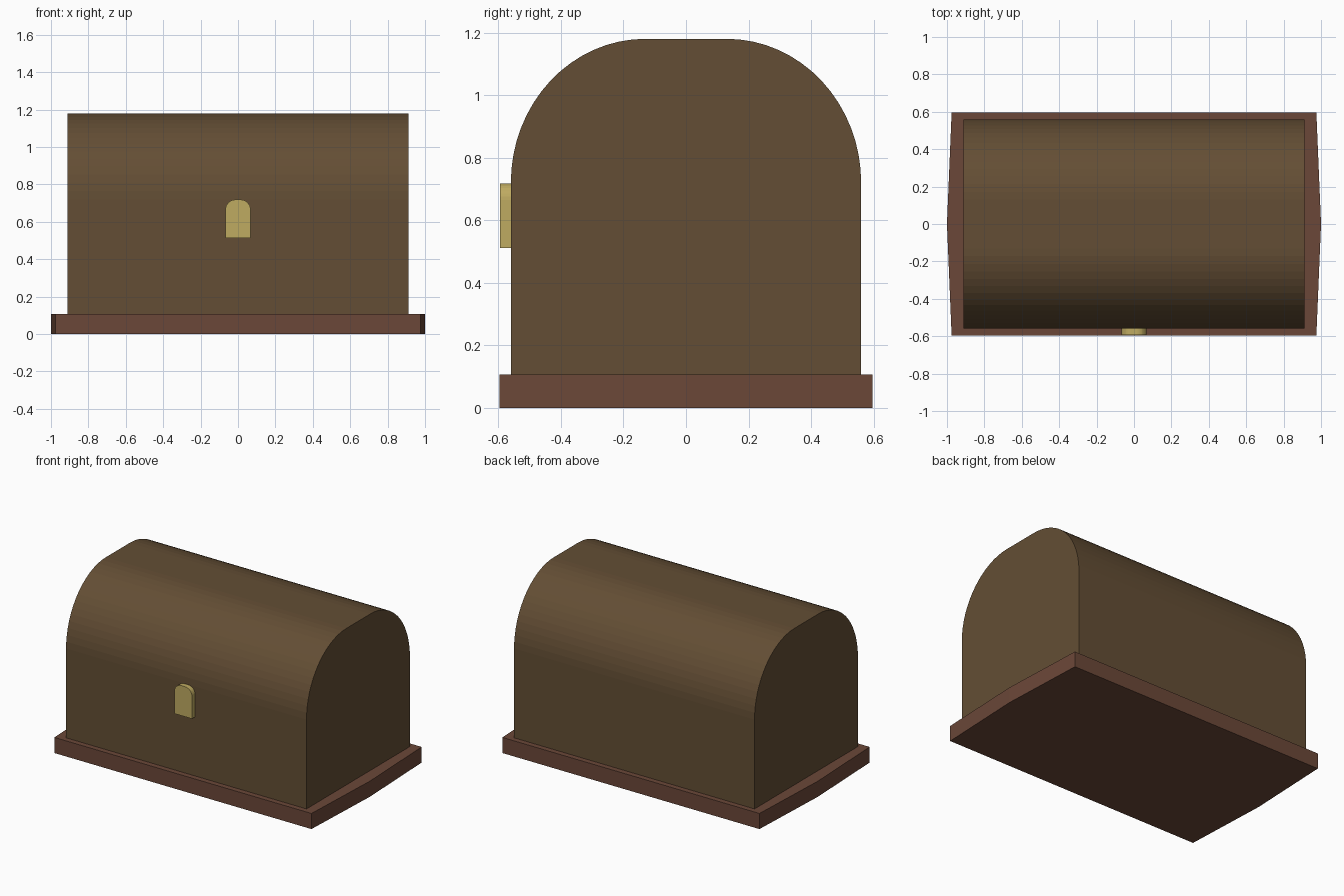
import bpy, bmesh
from math import sin, cos, pi

if "Cube" in bpy.data.objects:
    bpy.data.objects.remove(bpy.data.objects["Cube"])


def material(name, rgb):
    mat = bpy.data.materials.new(name)
    lin = [((c + 0.055) / 1.055) ** 2.4 for c in rgb]
    mat.diffuse_color = (*lin, 1)
    mat.use_nodes = True
    mat.node_tree.nodes["Principled BSDF"].inputs["Base Color"].default_value = mat.diffuse_color
    return mat


def extrude(name, points, direction, mat):
    """Fill an outline and extrude it into a solid."""
    bm = bmesh.new()
    face = bm.faces.new([bm.verts.new(p) for p in points])
    res = bmesh.ops.extrude_face_region(bm, geom=[face], use_keep_orig=True)
    moved = [v for v in res["geom"] if isinstance(v, bmesh.types.BMVert)]
    bmesh.ops.translate(bm, verts=moved, vec=direction)
    bmesh.ops.recalc_face_normals(bm, faces=bm.faces)
    mesh = bpy.data.meshes.new(name)
    bm.to_mesh(mesh)
    bm.free()
    mesh.materials.append(mat)
    obj = bpy.data.objects.new(name, mesh)
    bpy.context.collection.objects.link(obj)
    return obj


def arch(half, bottom, spring, top, flat, steps):
    """Upright outline with elliptical shoulders and a flat crown."""
    right = [(half, bottom)]
    for i in range(steps + 1):
        a = i / steps * pi / 2
        right.append((flat + (half - flat) * cos(a), spring + (top - spring) * sin(a)))
    return right + [(-u, v) for u, v in reversed(right)]


body_brown = material("body_brown", (0.39, 0.305, 0.205))
base_red = material("base_red", (0.42, 0.28, 0.22))
brass = material("brass", (0.75, 0.67, 0.38))

# Base slab with slightly pointed ends
outline = [(-0.975, -0.597), (0.975, -0.597), (1, 0), (0.975, 0.597), (-0.975, 0.597), (-1, 0)]
extrude("base", [(x, y, 0) for x, y in outline], (0, 0, 0.107), base_red)

# Barrel-topped chest body
profile = arch(0.56, 0.107, 0.72, 1.18, 0.13, 16)
extrude("chest_body", [(-0.912, y, z) for y, z in profile], (1.824, 0, 0), body_brown)

# Lock plate on the front
profile = arch(0.067, 0.512, 0.665, 0.718, 0.015, 8)
extrude("lock_plate", [(x, -0.594, z) for x, z in profile], (0, 0.036, 0), brass)
